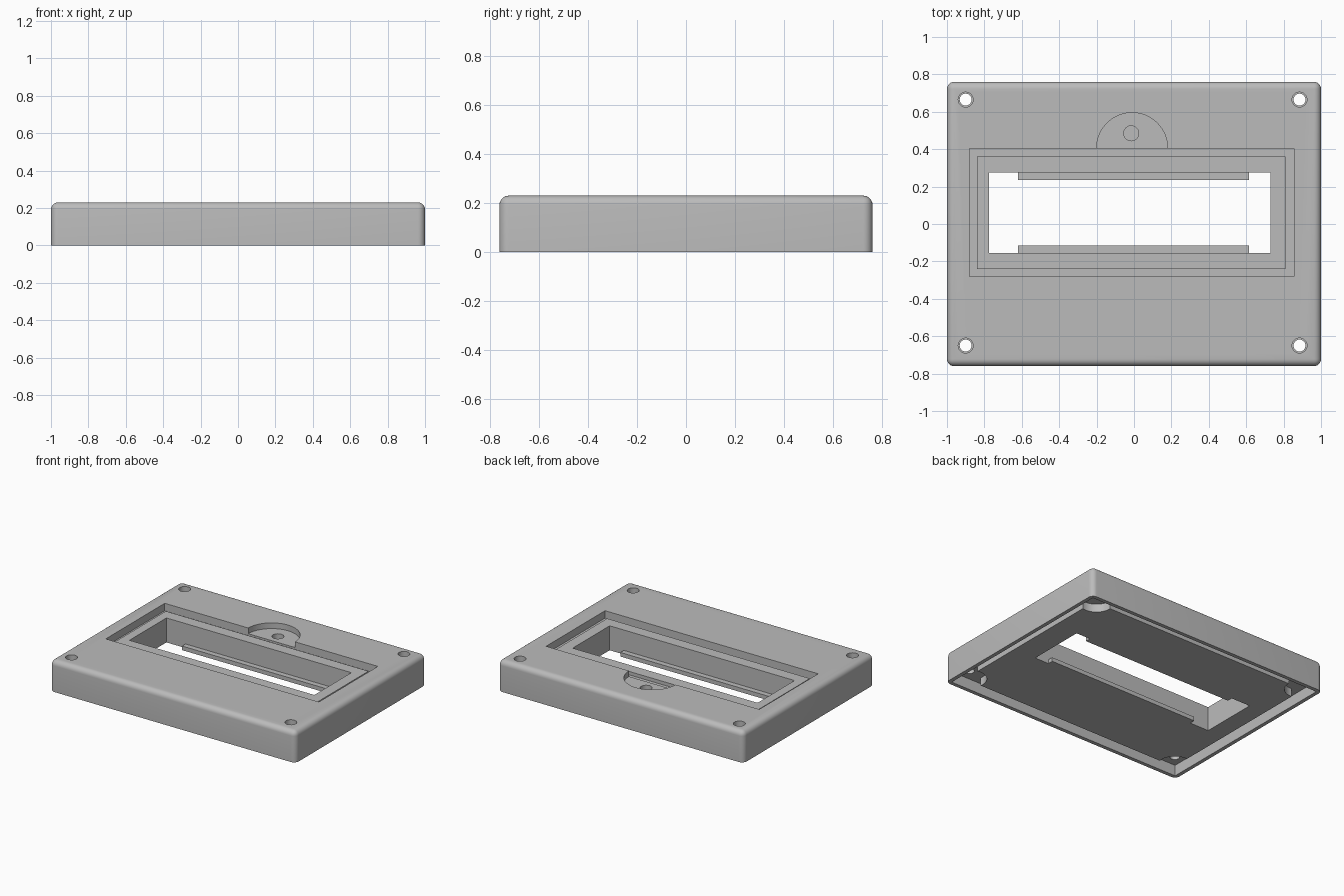
import bpy
import bmesh
import math
from mathutils import Matrix, Vector

cube = bpy.data.objects.get("Cube")
if cube:
    bpy.data.objects.remove(cube, do_unlink=True)

grey = bpy.data.materials.new("light grey plastic")
grey.use_nodes = True
colour = (0.5, 0.5, 0.5, 1)
grey.diffuse_color = colour
grey.node_tree.nodes["Principled BSDF"].inputs["Base Color"].default_value = colour


def finish(name, bm):
    mesh = bpy.data.meshes.new(name)
    bm.to_mesh(mesh)
    bm.free()
    obj = bpy.data.objects.new(name, mesh)
    bpy.context.collection.objects.link(obj)
    mesh.materials.append(grey)
    return obj


def box(name, x, y, z, round_size=0):
    """Box between limits, optionally rounded on its upright and top edges."""
    bm = bmesh.new()
    lo, hi = Vector((x[0], y[0], z[0])), Vector((x[1], y[1], z[1]))
    place = Matrix.Translation((lo + hi) / 2) @ Matrix.Diagonal((*(hi - lo), 1))
    bmesh.ops.create_cube(bm, size=1, matrix=place)
    if round_size:
        middle = (z[0] + z[1]) / 2
        edges = [e for e in bm.edges if any(v.co.z > middle for v in e.verts)]
        bmesh.ops.bevel(bm, geom=edges, offset=round_size, segments=6,
                        profile=0.5, affect='EDGES')
    return finish(name, bm)


def cylinder(name, x, y, radius, z, sides=40):
    bm = bmesh.new()
    bmesh.ops.create_cone(bm, cap_ends=True, segments=sides, radius1=radius,
                          radius2=radius, depth=z[1] - z[0],
                          matrix=Matrix.Translation((x, y, (z[0] + z[1]) / 2)))
    return finish(name, bm)


def combine(target, tool, operation='DIFFERENCE'):
    """Apply a boolean and discard the tool."""
    mod = target.modifiers.new(operation.lower(), 'BOOLEAN')
    mod.operation = operation
    mod.solver = 'EXACT'
    mod.object = tool
    bpy.context.view_layer.objects.active = target
    bpy.ops.object.modifier_apply(modifier=mod.name)
    bpy.data.objects.remove(tool, do_unlink=True)
    return target


TOP, FLOOR, CEILING, ABOVE = 0.23, 0.02, 0.08, 0.4
screws = [(x, y) for x in (-0.9, 0.885) for y in (-0.65, 0.665)]

# Rounded outer shell, hollow below
body = box("panel_body", (-1, 1), (-0.76, 0.76), (0, TOP), 0.038)
combine(body, box("cavity", (-0.972, 0.972), (-0.732, 0.732), (-0.1, CEILING)))

# Thick core with scooped corners around the screws
core = box("core", (-0.91, 0.91), (-0.67, 0.67), (FLOOR, CEILING + 0.03))
for x, y in screws:
    combine(core, cylinder("scoop", x, y, 0.115, (-0.1, CEILING + 0.1)))
combine(body, core, 'UNION')

# Screw holes with wider mouths
for x, y in screws:
    combine(body, cylinder("screw_hole", x, y, 0.032, (-0.1, ABOVE), 28))
    combine(body, cylinder("screw_mouth", x, y, 0.04, (TOP - 0.04, ABOVE), 28))

# Window recess, groove around its frame, and through opening
rim_x, rim_y = (-0.88, 0.855), (-0.28, 0.405)
combine(body, box("recess", rim_x, rim_y, (0.2, ABOVE)))
groove = box("groove", rim_x, rim_y, (0.175, ABOVE))
combine(groove, box("frame", (-0.84, 0.81), (-0.24, 0.36), (0, 1)))
combine(body, groove)
combine(body, box("opening", (-0.775, 0.73), (-0.155, 0.275), (-0.1, ABOVE)))

# Half-round finger pocket with a blind hole
pocket = cylinder("pocket", -0.01, 0.405, 0.19, (0.188, ABOVE), 64)
combine(pocket, box("pocket_trim", (-1, 1), (-1, 0.39), (0, 1)))
combine(body, pocket)
combine(body, cylinder("blind_hole", -0.015, 0.485, 0.04, (0.13, ABOVE)))

# Retaining ledges along both long sides of the opening
clip_x, clip_z = (-0.62, 0.615), (FLOOR, 0.05)
box("front_ledge", clip_x, (-0.155, -0.115), clip_z)
box("back_ledge", clip_x, (0.235, 0.275), clip_z)

bpy.ops.object.select_all(action='DESELECT')
body.select_set(True)
bpy.context.view_layer.objects.active = body
bpy.ops.object.shade_smooth_by_angle(angle=math.radians(30))
